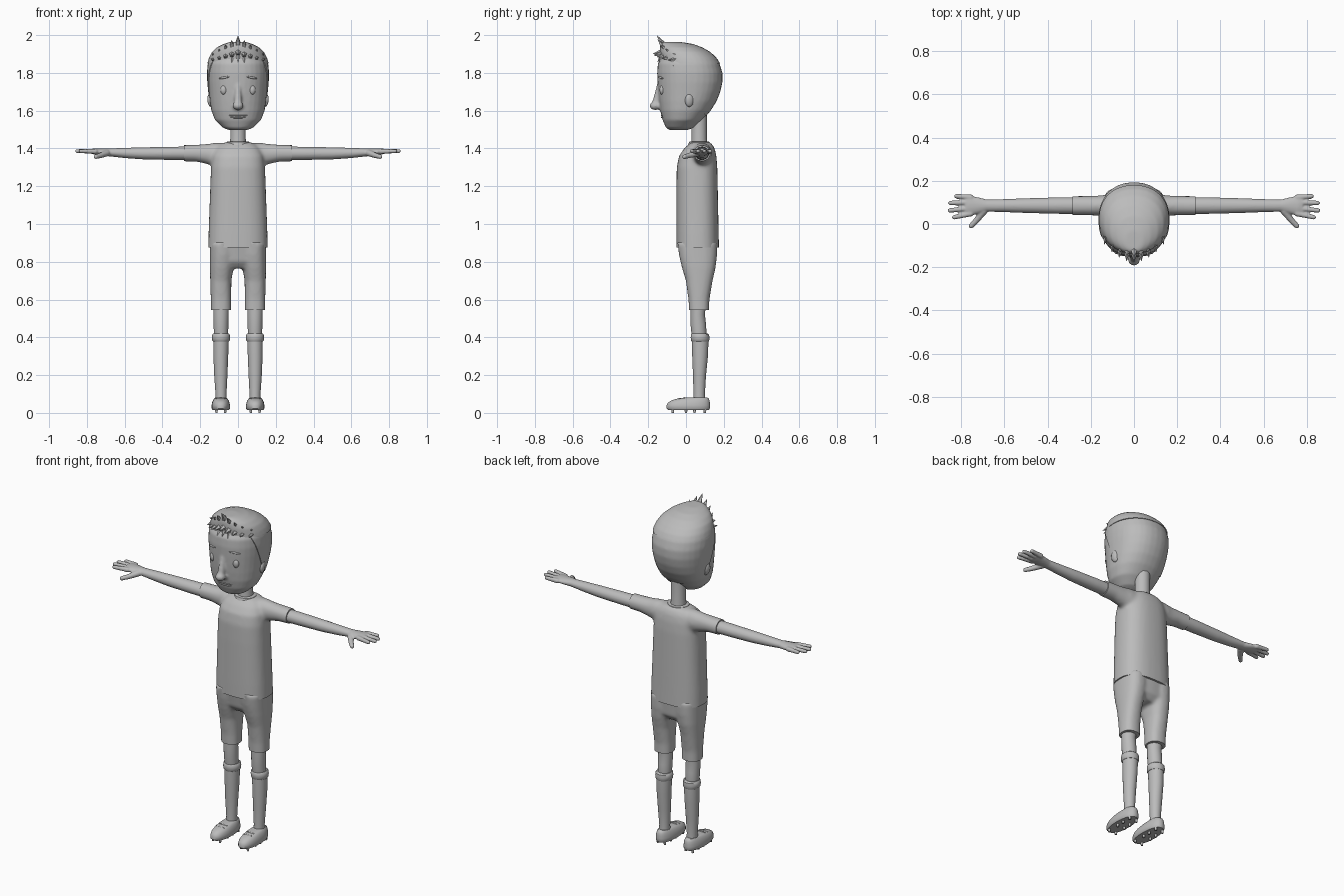
import bpy, bmesh, math
from mathutils import Vector, Matrix

cube = bpy.data.objects.get("Cube")
if cube:
    bpy.data.objects.remove(cube, do_unlink=True)

grey = bpy.data.materials.new("plain_grey")
grey.use_nodes = True
grey.diffuse_color = (0.5, 0.5, 0.5, 1)
grey.node_tree.nodes["Principled BSDF"].inputs["Base Color"].default_value = (0.5, 0.5, 0.5, 1)


# --- shape helpers: each adds a closed shape to a bmesh ---
def bridge(bm, rings):
    rows = [[bm.verts.new(p) for p in ring] for ring in rings]
    n = len(rows[0])
    for a, b in zip(rows, rows[1:]):
        for i in range(n):
            j = (i + 1) % n
            bm.faces.new((a[i], a[j], b[j], b[i]))
    bm.faces.new(rows[0])
    bm.faces.new(rows[-1])


def oval(power, n=32):
    pts = []
    for i in range(n):
        t = math.tau * i / n
        c, s = math.cos(t), math.sin(t)
        pts.append((math.copysign(abs(c) ** (2 / power), c),
                    math.copysign(abs(s) ** (2 / power), s)))
    return pts


def upright(bm, sections, power=2.2, grow=0):
    """Sections are (z, centre x, half width, front y, back y)."""
    bridge(bm, [[(cx + c * (rx + grow), (y0 + y1) / 2 + s * ((y1 - y0) / 2 + grow), z)
                 for c, s in oval(power)] for z, cx, rx, y0, y1 in sections])


def sideways(bm, sections, power=2):
    """Sections are (x, centre z, half depth, half height)."""
    bridge(bm, [[(x, 0.085 + c * ry, cz + s * rz) for c, s in oval(power)]
                for x, cz, ry, rz in sections])


def ball(bm, centre, radii, turn=(0, 0)):
    m = (Matrix.Translation(centre) @ Matrix.Rotation(turn[0], 4, 'Z')
         @ Matrix.Rotation(turn[1], 4, 'Y') @ Matrix.Diagonal((*radii, 1)))
    bmesh.ops.create_uvsphere(bm, u_segments=20, v_segments=12, radius=1, matrix=m)


def cone(bm, p, q, r1, r2, sides=12):
    p, q = Vector(p), Vector(q)
    d = q - p
    m = Matrix.Translation((p + q) / 2) @ d.to_track_quat('Z', 'Y').to_matrix().to_4x4()
    bmesh.ops.create_cone(bm, cap_ends=True, segments=sides, radius1=r1, radius2=r2,
                          depth=d.length, matrix=m)


def finger(bm, p, q, r1, r2):
    cone(bm, p, q, r1, r2)
    ball(bm, p, (r1,) * 3)
    ball(bm, q, (r2,) * 3)


def finish(name, bm, voxel=0, smooth=6, cuts=(), mirror=False, angle=40):
    """Make the object; optionally fuse its shapes into one skin and trim it by planes."""
    bmesh.ops.recalc_face_normals(bm, faces=bm.faces)
    mesh = bpy.data.meshes.new(name)
    bm.to_mesh(mesh)
    bm.free()
    obj = bpy.data.objects.new(name, mesh)
    bpy.context.collection.objects.link(obj)
    if voxel:
        mod = obj.modifiers.new("fuse", 'REMESH')
        mod.mode, mod.voxel_size = 'VOXEL', voxel
        mod = obj.modifiers.new("soften", 'SMOOTH')
        mod.factor, mod.iterations = 0.5, smooth
        dg = bpy.context.evaluated_depsgraph_get()
        fused = bpy.data.meshes.new_from_object(obj.evaluated_get(dg))
        obj.modifiers.clear()
        bm = bmesh.new()
        bm.from_mesh(fused)
        for point, normal in cuts:
            res = bmesh.ops.bisect_plane(bm, geom=bm.verts[:] + bm.edges[:] + bm.faces[:],
                                         plane_co=point, plane_no=normal, clear_outer=True)
            edges = [e for e in res["geom_cut"] if isinstance(e, bmesh.types.BMEdge)]
            bmesh.ops.holes_fill(bm, edges=edges, sides=0)
        bm.to_mesh(mesh)
        bm.free()
        bpy.data.meshes.remove(fused)
    mesh.materials.clear()
    mesh.materials.append(grey)
    if mirror:
        obj.modifiers.new("mirror", 'MIRROR').use_mirror_merge = False
    bpy.ops.object.select_all(action='DESELECT')
    obj.select_set(True)
    bpy.context.view_layer.objects.active = obj
    bpy.ops.object.shade_smooth_by_angle(angle=math.radians(angle))
    return obj


# --- head with nose ---
skull = [(1.498, 0, .05, -.09, .01), (1.51, 0, .08, -.106, .04), (1.55, 0, .122, -.124, .085),
         (1.6, 0, .141, -.136, .127), (1.65, 0, .149, -.143, .158), (1.7, 0, .154, -.148, .178),
         (1.75, 0, .159, -.151, .189), (1.8, 0, .161, -.153, .189), (1.85, 0, .156, -.149, .174),
         (1.9, 0, .132, -.12, .13), (1.93, 0, .08, -.07, .07)]
bm = bmesh.new()
upright(bm, skull)
cone(bm, (0, -.14, 1.74), (0, -.16, 1.63), .013, .022)
ball(bm, (0, -.163, 1.626), (.029, .03, .023))
finish("head", bm, voxel=.007, smooth=5, angle=60)

# --- face details ---
bm = bmesh.new()
ball(bm, (.075, -.126, 1.71), (.018, .014, .025))
finish("eyes", bm, mirror=True)
bm = bmesh.new()
ball(bm, (.073, -.134, 1.775), (.032, .007, .006), (.42, .15))
finish("eyebrows", bm, mirror=True)
bm = bmesh.new()
ball(bm, (0, -.112, 1.575), (.06, .021, .006))
ball(bm, (0, -.111, 1.564), (.05, .021, .007))
finish("lips", bm)
bm = bmesh.new()
ball(bm, (.147, .018, 1.655), (.014, .024, .035), (.25, .1))
finish("ears", bm, mirror=True)

# --- hair: cropped sides, thick top and spiked fringe ---
bm = bmesh.new()
upright(bm, skull, grow=.004)
finish("side_hair", bm, voxel=.008, smooth=5, angle=50,
       cuts=[((0, -.07, 1.85), (0, -.17, -.07)), ((0, .03, 1.64), (0, -.07, -.08))])
bm = bmesh.new()
upright(bm, [(1.8, 0, .165, -.135, .196), (1.85, 0, .163, -.135, .181), (1.88, 0, .154, -.135, .162),
             (1.91, 0, .139, -.138, .13), (1.935, 0, .112, -.138, .087),
             (1.953, 0, .077, -.135, .037), (1.964, 0, .04, -.125, -.03)])
finish("top_hair", bm, voxel=.008, smooth=5, cuts=[((0, 0, 1.85), (0, 0, -1))], angle=50)
bm = bmesh.new()
for i in range(-4, 5):
    x = i * .032
    lean = 5 * x * x
    cone(bm, (x * .9, -.105 + lean, 1.925 - .4 * abs(x)),
         (x * 1.05, -.155 + lean, 2.0 - .75 * abs(x)), .026, 0, 5)
    cone(bm, (x * .95, -.115 + lean, 1.91 - .3 * abs(x)),
         (x * 1.08, -.178 + lean, 1.9 - .25 * abs(x)), .024, 0, 5)
    cone(bm, (x, -.12 + lean, 1.9 - .3 * abs(x)),
         (x * 1.1, -.152 + lean, 1.855 - .15 * abs(x)), .018, 0, 5)
finish("hair_fringe", bm, angle=20)

# --- neck and collar ---
bm = bmesh.new()
upright(bm, [(1.4, 0, .046, .022, .118), (1.45, 0, .041, .03, .11), (1.6, 0, .04, .028, .11)], 2)
finish("neck", bm)
bm = bmesh.new()
upright(bm, [(1.415, 0, .064, .01, .13), (1.434, 0, .06, .016, .124), (1.437, 0, .054, .021, .119)], 2)
finish("collar", bm)

# --- shirt ---
bm = bmesh.new()
upright(bm, [(.82, 0, .159, -.05, .176), (.95, 0, .156, -.051, .173), (1.2, 0, .147, -.051, .168),
             (1.3, 0, .143, -.049, .166), (1.36, 0, .136, -.037, .161), (1.4, 0, .118, -.01, .152),
             (1.425, 0, .09, .018, .137), (1.434, 0, .055, .03, .122)], 2.5)
for s in (1, -1):
    sideways(bm, [(s * .05, 1.368, .052, .062), (s * .12, 1.367, .052, .064), (s * .16, 1.37, .047, .054),
                  (s * .22, 1.375, .045, .045), (s * .34, 1.375, .044, .042)])
finish("shirt", bm, voxel=.009, smooth=10, angle=50,
       cuts=[((0, 0, .875), (0, 0, -1)), ((.285, 0, 0), (1, 0, 0)), ((-.285, 0, 0), (-1, 0, 0))])

# --- arms and hands ---
bm = bmesh.new()
sideways(bm, [(.22, 1.374, .038, .036), (.35, 1.374, .038, .035), (.5, 1.374, .034, .032),
              (.6, 1.376, .03, .027), (.68, 1.379, .028, .021), (.72, 1.381, .038, .019),
              (.76, 1.384, .046, .016), (.78, 1.385, .043, .012)])
for y0, x1, y1 in ((.123, .822, .129), (.1, .85, .097), (.073, .852, .063), (.048, .832, .031)):
    finger(bm, (.755, y0, 1.384), (x1, y1, 1.386), .0135, .0105)
finger(bm, (.695, .06, 1.375), (.73, .015, 1.362), .018, .014)
finger(bm, (.73, .015, 1.362), (.753, -.009, 1.356), .014, .012)
finish("arms", bm, voxel=.0045, smooth=4, mirror=True, angle=60)

# --- shorts ---
bm = bmesh.new()
for s in (1, -1):
    upright(bm, [(.5, s * .09, .053, .018, .121), (.6, s * .09, .054, .013, .124),
                 (.7, s * .091, .056, -.001, .141), (.77, s * .086, .063, -.022, .157),
                 (.83, s * .081, .068, -.036, .164), (.9, s * .08, .069, -.046, .166)], 2.4)
upright(bm, [(.765, 0, .1, .005, .13), (.8, 0, .142, -.024, .157), (.92, 0, .149, -.046, .166)], 2.4)
finish("shorts", bm, voxel=.009, smooth=8, cuts=[((0, 0, .545), (0, 0, -1))], angle=50)

# --- legs and socks ---
bm = bmesh.new()
upright(bm, [(.36, .09, .036, .035, .105), (.43, .09, .038, .028, .108), (.47, .09, .039, .024, .106),
             (.52, .09, .04, .024, .1), (.6, .09, .043, .024, .108)], 2)
finish("legs", bm, mirror=True)
bm = bmesh.new()
upright(bm, [(.05, .09, .03, .038, .104), (.1, .09, .029, .04, .1), (.2, .091, .035, .037, .106),
             (.3, .091, .039, .033, .116), (.38, .09, .041, .031, .119), (.4, .09, .041, .031, .119)], 2)
upright(bm, [(.378, .09, .042, .03, .12), (.384, .09, .047, .026, .123), (.4, .09, .048, .025, .124),
             (.415, .09, .046, .026, .122), (.42, .09, .041, .03, .116)], 2)
finish("socks", bm, mirror=True)

# --- shoes with soles, laces and studs ---
bm = bmesh.new()
upright(bm, [(.016, .091, .044, -.095, .122), (.024, .091, .049, -.103, .127), (.04, .091, .049, -.103, .127),
             (.055, .091, .046, -.095, .126), (.067, .091, .041, -.075, .124),
             (.076, .091, .035, -.045, .12), (.082, .091, .028, .01, .112)], 2.3)
for y, z in ((-.035, .073), (-.01, .077)):
    ball(bm, (.091, y, z), (.028, .006, .006))
finish("shoes", bm, mirror=True)
bm = bmesh.new()
for y in (-.07, 0, .045, .1):
    for x in (.068, .114):
        cone(bm, (x, y, 0), (x, y, .02), .006, .008, 10)
finish("shoe_studs", bm, mirror=True)
